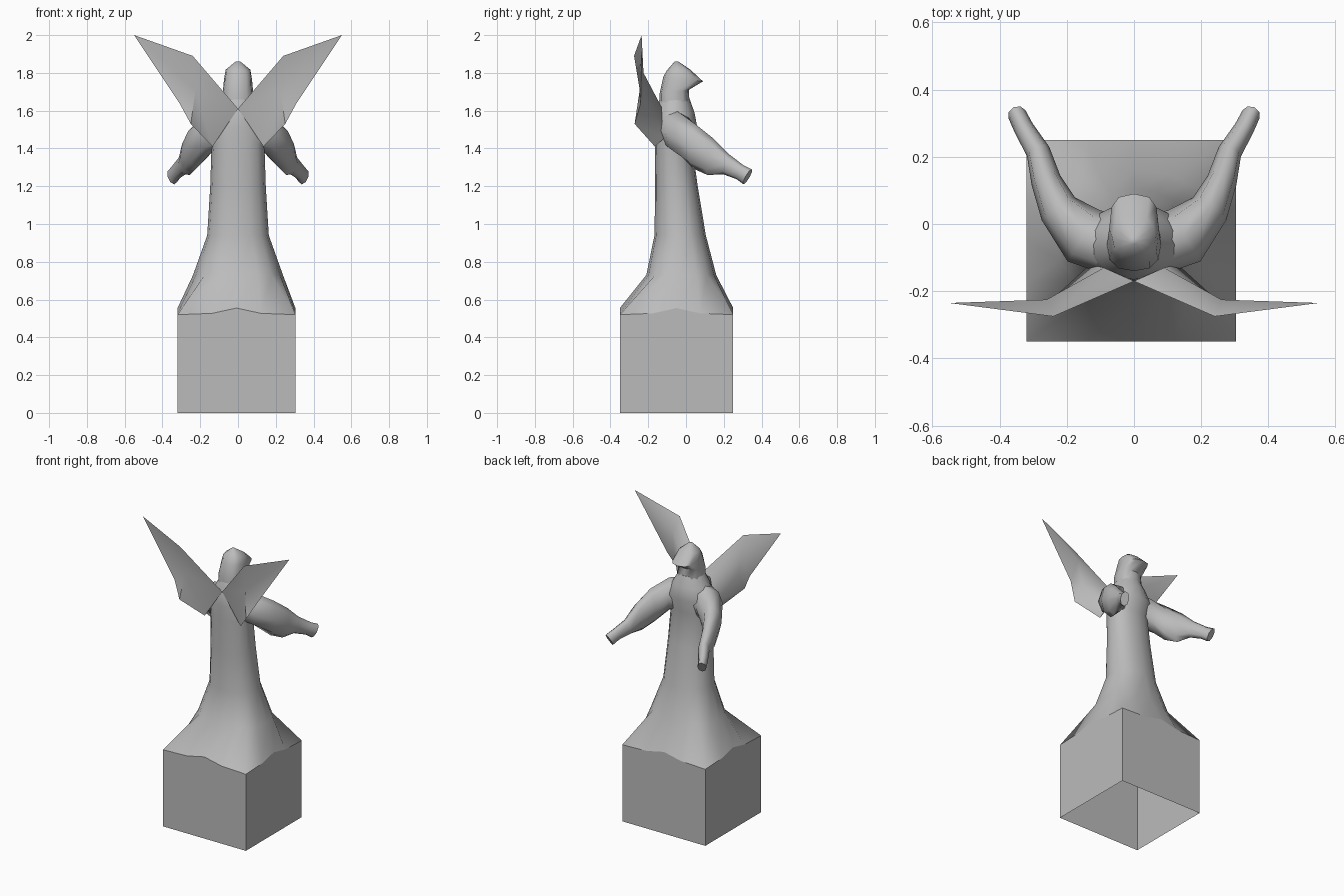
import bpy, bmesh, math
from mathutils import Vector

if "Cube" in bpy.data.objects:
    bpy.data.objects.remove(bpy.data.objects["Cube"])

stone = bpy.data.materials.new("grey stone")
stone.diffuse_color = (0.5, 0.5, 0.5, 1)
stone.use_nodes = True
stone.node_tree.nodes["Principled BSDF"].inputs["Base Color"].default_value = stone.diffuse_color


def make(name, verts, faces, angle=60):
    me = bpy.data.meshes.new(name)
    me.from_pydata([tuple(v) for v in verts], [], faces)
    bm = bmesh.new()
    bm.from_mesh(me)
    bmesh.ops.recalc_face_normals(bm, faces=bm.faces)
    bm.to_mesh(me)
    bm.free()
    me.materials.append(stone)
    ob = bpy.data.objects.new(name, me)
    bpy.context.collection.objects.link(ob)
    bpy.ops.object.select_all(action='DESELECT')
    ob.select_set(True)
    bpy.context.view_layer.objects.active = ob
    bpy.ops.object.shade_smooth_by_angle(angle=math.radians(angle))
    return ob


def loft(name, rings, caps=(False, True), angle=60):
    n = len(rings[0])
    verts = [v for r in rings for v in r]
    faces = [(i * n + j, i * n + (j + 1) % n, (i + 1) * n + (j + 1) % n, (i + 1) * n + j)
             for i in range(len(rings) - 1) for j in range(n)]
    if caps[0]:
        faces.append(tuple(range(n)))
    if caps[1]:
        faces.append(tuple(range(len(verts) - n, len(verts))))
    return make(name, verts, faces, angle)


def spow(v, p):
    return math.copysign(abs(v) ** p, v)


def oval(hx, y0, y1, z0, z1=None, n=16, p=1.0, cx=0.0):
    """Level or tilted ring: z0 is its height at y0, z1 at y1."""
    z1 = z0 if z1 is None else z1
    out = []
    for k in range(n):
        a = 2 * math.pi * k / n
        x, s = spow(math.cos(a), p), spow(math.sin(a), p)
        t = (s + 1) / 2
        out.append((cx + hx * x, y0 + (y1 - y0) * t, z0 + (z1 - z0) * t))
    return out


def square(z_corner, z_quarter, z_mid):
    """16-point outline of the block with a wavy height."""
    out = []
    for k in range(16):
        a = 2 * math.pi * k / 16
        c, s = math.cos(a), math.sin(a)
        m = max(abs(c), abs(s))
        z = z_mid if k % 4 == 0 else z_corner if k % 4 == 2 else z_quarter
        out.append((-0.008 + 0.312 * c / m, -0.05 + 0.3 * s / m, z))
    return out


# Pedestal block, open underneath
rim = square(0.52, 0.527, 0.555)
loft("pedestal", [square(0, 0, 0), rim], caps=(False, False), angle=40)

# Flared robe and torso
loft("robe", [rim,
              oval(0.238, -0.21, 0.16, 0.73, p=0.85),
              oval(0.163, -0.167, 0.105, 0.94, p=0.9),
              oval(0.147, -0.163, 0.062, 1.20, p=0.9),
              oval(0.14, -0.165, 0.032, 1.42, p=0.9),
              oval(0.16, -0.168, 0.06, 1.51),
              oval(0.12, -0.165, 0.045, 1.59),
              oval(0.08, -0.14, 0.02, 1.66)])

# Hooded head with a projecting front
loft("hooded_head", [oval(0.085, -0.14, 0.02, 1.62, n=12, p=0.8),
                     oval(0.08, -0.14, 0.015, 1.69, 1.71, n=12, p=0.8),
                     oval(0.074, -0.12, 0.09, 1.78, 1.755, n=12, p=0.7),
                     oval(0.065, -0.10, 0.02, 1.815, 1.82, n=12, p=0.8),
                     oval(0.012, -0.06, -0.04, 1.86, n=12)])

# Arms: centre x, y, z, half width, half height, forward lean
ARM = [(0.04, -0.07, 1.51, 0.09, 0.10, 0.0),
       (0.15, -0.035, 1.48, 0.09, 0.11, 0.0),
       (0.225, 0.045, 1.41, 0.06, 0.115, 0.1),
       (0.262, 0.13, 1.355, 0.045, 0.095, 0.2),
       (0.285, 0.215, 1.315, 0.036, 0.053, 0.3),
       (0.328, 0.285, 1.275, 0.03, 0.038, 0.5),
       (0.348, 0.326, 1.25, 0.028, 0.04, 0.6)]


def arm(name, side):
    rings = []
    for i, (x, y, z, w, h, lean) in enumerate(ARM):
        a, b = ARM[max(i - 1, 0)], ARM[min(i + 1, len(ARM) - 1)]
        d = Vector((b[0] - a[0], b[1] - a[1], 0)).normalized()
        across = Vector((d.y, -d.x, 0))
        ring = []
        for k in range(8):
            t = 2 * math.pi * k / 8
            up = h * math.sin(t)
            v = Vector((x, y, z + up)) + across * (w * math.cos(t)) + d * (lean * up)
            ring.append((side * v.x, v.y, v.z))
        rings.append(ring)
    loft(name, rings, caps=(True, True), angle=70)


# Wings: outline around a hollowed back and a fuller front
OUTLINE = [(0, -0.17, 1.61), (0.24, -0.275, 1.89), (0.55, -0.235, 2.0),
           (0.31, -0.24, 1.64), (0.25, -0.272, 1.53), (0.135, -0.165, 1.41)]


def wing(name, side):
    pts = OUTLINE + [(0.225, -0.245, 1.71),                      # hollow of the back
                     (0.26, -0.225, 1.80), (0.24, -0.22, 1.65),  # front bulge
                     (0.09, -0.13, 1.62), (0.13, -0.12, 1.45)]   # front root
    back = [(i, (i + 1) % 6, 6) for i in range(6)]
    front = [(0, 1, 9), (1, 7, 9), (1, 2, 7), (2, 3, 7), (3, 8, 7), (7, 8, 9),
             (3, 4, 8), (4, 10, 8), (8, 10, 9), (4, 5, 10), (5, 0, 9, 10)]
    make(name, [(side * x, y, z) for x, y, z in pts], back + front, angle=50)


for label, side in (("left", -1), ("right", 1)):
    arm(label + "_arm", side)
    wing(label + "_wing", side)
